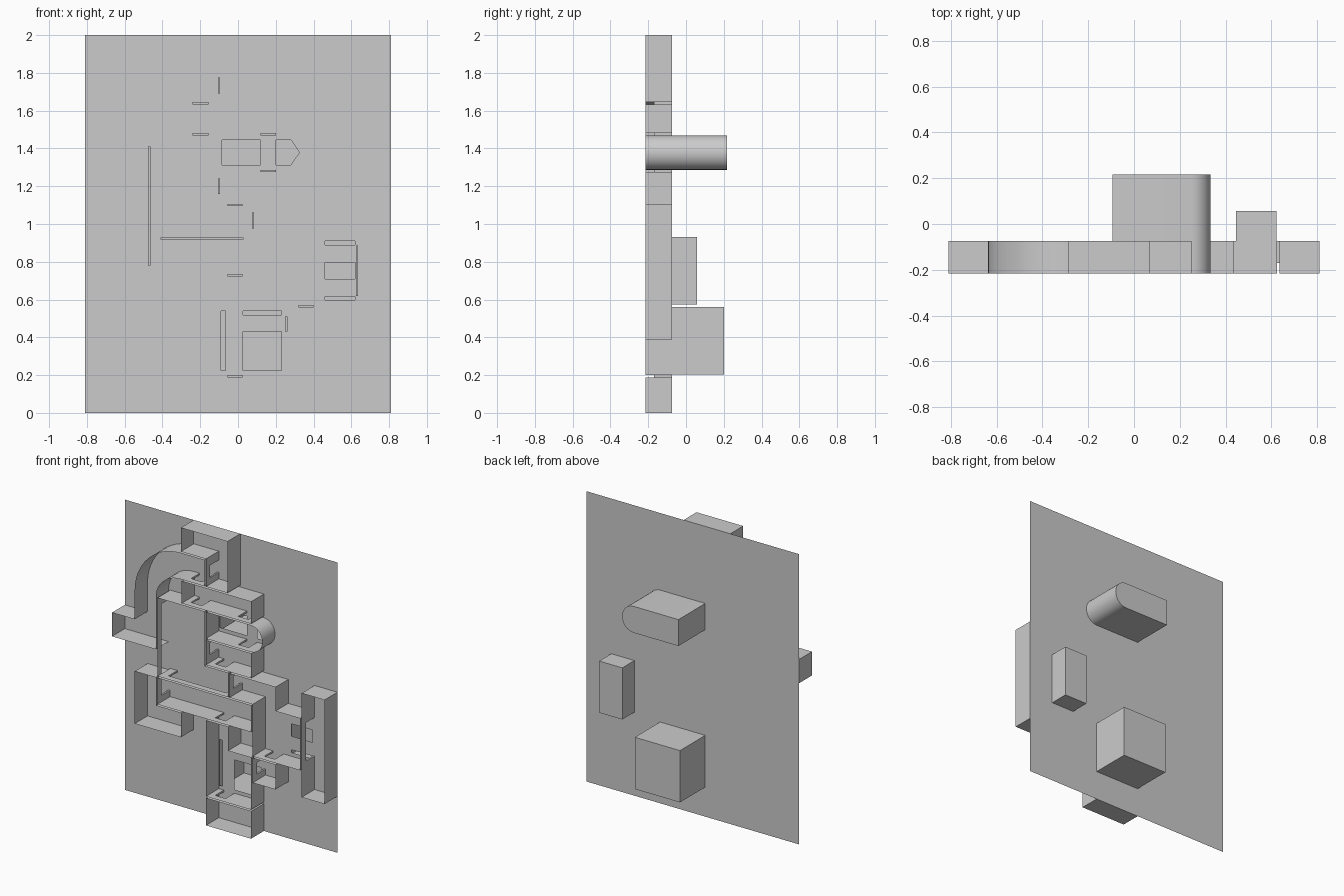
import bpy, bmesh, math
from mathutils import Vector

if "Cube" in bpy.data.objects:
    bpy.data.objects.remove(bpy.data.objects["Cube"])

FLOOR, TOP, LINTEL, GAP = -0.075, -0.215, -0.17, 0.006


def rect(x0, z0, x1, z1):
    return [(x0, z0), (x1, z0), (x1, z1), (x0, z1)]


def arc(cx, cz, rx, rz, a0, a1, n):
    angles = [math.radians(a0 + (a1 - a0) * i / n) for i in range(n + 1)]
    return [(cx + rx * math.cos(a), cz + rz * math.sin(a)) for a in angles]


def inset(pts, d):
    # move a counter-clockwise outline inward by d
    out = []
    for i, p in enumerate(pts):
        p, a, b = Vector(p), Vector(pts[i - 1]), Vector(pts[(i + 1) % len(pts)])
        e, f = (p - a).normalized(), (b - p).normalized()
        n, m = Vector((-e.y, e.x)), Vector((-f.y, f.x))
        q = p + (n + m) * d / (1 + n.dot(m))
        out.append((q.x, q.y))
    return out


def finish(bm, name, smooth=False):
    bmesh.ops.remove_doubles(bm, verts=bm.verts, dist=1e-5)
    mesh = bpy.data.meshes.new(name)
    bm.to_mesh(mesh)
    bm.free()
    ob = bpy.data.objects.new(name, mesh)
    bpy.context.collection.objects.link(ob)
    if smooth:
        bpy.context.view_layer.objects.active = ob
        ob.select_set(True)
        bpy.ops.object.shade_smooth_by_angle()
        ob.select_set(False)


def face(bm, pts):
    bm.faces.new([bm.verts.new(p) for p in pts])


def sheet(bm, p, q, y0, y1):
    # upright quad along p-q between two depths
    if (Vector(p) - Vector(q)).length > 1e-4:
        face(bm, [(p[0], y0, p[1]), (q[0], y0, q[1]),
                  (q[0], y1, q[1]), (p[0], y1, p[1])])


# doorways: axis held constant, its value, then the span along the other axis
doors = [
    ("x", -.10, 1.69, 1.775), ("x", -.10, 1.16, 1.24), ("x", .08, .975, 1.06),
    ("x", .256, .43, .51), ("x", .63, .62, .885), ("x", -.47, .78, 1.41),
    ("z", 1.639, -.24, -.155), ("z", 1.475, -.24, -.155), ("z", 1.475, .12, .20),
    ("z", 1.281, .12, .20), ("z", 1.10, -.055, .025), ("z", .923, -.41, .03),
    ("z", .729, -.055, .025), ("z", .565, .32, .40), ("z", .194, -.055, .025),
]

alcove = ([(-.1, 1.281)] + arc(.25, 1.378, .091, .097, -90, 90, 16) + [(-.1, 1.475)])
rooms = {
    "top_room": [(-.1, 1.639), (.076, 1.639), (.076, 2.006), (-.291, 2.006),
                 (-.291, 1.83), (-.1, 1.83)],
    "curved_corridor": [(-.816, 1.105), (-.47, 1.105)]
        + arc(-.285, 1.475, .185, .164, 180, 90, 12) + [(-.1, 1.639), (-.1, 1.83)]
        + arc(-.285, 1.475, .358, .355, 90, 180, 16) + [(-.643, 1.281), (-.816, 1.281)],
    "upper_hall": rect(-.285, 1.475, .256, 1.639),
    "rounded_pit_room": alcove,
    "middle_room": rect(-.1, 1.1, .256, 1.281),
    "large_room": [(-.47, .923), (.08, .923), (.08, 1.1), (-.1, 1.1),
                   (-.1, 1.475), (-.47, 1.475)],
    "long_hall": rect(-.47, .729, .256, .923),
    "lower_left_room": [(-.643, .55), (-.279, .55), (-.279, .729), (-.47, .729),
                        (-.47, .923), (-.643, .923)],
    "bridge_room": [(.08, .923), (.256, .923), (.256, .565), (.63, .565),
                    (.63, .935), (.442, .935), (.442, 1.1), (.08, 1.1)],
    "right_room": rect(.63, .383, .816, 1.112),
    "small_room": rect(.256, .383, .442, .565),
    "square_pit_room": [(-.1, .194), (.256, .194), (.256, .565), (.08, .565),
                        (.08, .729), (-.1, .729)],
    "bottom_room": rect(-.1, -.006, .256, .194),
}


def wall(bm, p, q):
    # wall sheet with every doorway lying on it left open below the lintel
    for axis, line, lo, hi in doors:
        k = 0 if axis == "x" else 1
        if abs(p[k] - line) < .012 and abs(q[k] - line) < .012:
            j = 1 - k
            a, b = max(lo, min(p[j], q[j])), min(hi, max(p[j], q[j]))
            if b - a > .01:
                if p[j] > q[j]:
                    a, b = b, a
                at = lambda v: (p[0], v) if k == 0 else (v, p[1])
                wall(bm, p, at(a))
                sheet(bm, at(a), at(b), LINTEL, TOP)
                wall(bm, at(b), q)
                return
    sheet(bm, p, q, FLOOR, TOP)


# room walls
for name, outline in rooms.items():
    pts = inset(outline, GAP)
    bm = bmesh.new()
    for i in range(len(pts)):
        wall(bm, pts[i - 1], pts[i])
    finish(bm, name + "_walls", True)

# door linings: two jambs and a soffit
bm = bmesh.new()
for axis, line, lo, hi in doors:
    at = (lambda s, v: (line + s, v)) if axis == "x" else (lambda s, v: (v, line + s))
    for v in (lo, hi):
        sheet(bm, at(-GAP, v), at(GAP, v), FLOOR, LINTEL)
    corners = [at(-GAP, lo), at(GAP, lo), at(GAP, hi), at(-GAP, hi)]
    face(bm, [(x, LINTEL, z) for x, z in corners])
finish(bm, "door_linings")

# floor plate with pit openings, leaving walkways between them
holes = [
    rect(-.09, .225, -.065, .54), rect(.027, .225, .23, .43), rect(.027, .517, .23, .54),
    rect(.46, .597, .62, .616), rect(.46, .71, .62, .795), rect(.46, .89, .62, .911),
    rect(-.086, 1.313, .12, 1.445),
    [(.20, 1.313), (.28, 1.313), (.325, 1.379), (.28, 1.445), (.20, 1.445)],
]
bm = bmesh.new()
for loop in [rect(-.81, 0, .81, 2)] + holes:
    vs = [bm.verts.new((x, FLOOR, z)) for x, z in loop]
    for i in range(len(vs)):
        bm.edges.new((vs[i - 1], vs[i]))
bmesh.ops.triangle_fill(bm, edges=bm.edges[:], use_beauty=True, normal=(0, -1, 0))
finish(bm, "floor_plate")

# sunken pits behind the floor
pits = {
    "square_pit": (rect(-.094, .203, .25, .56), .20),
    "narrow_pit": (rect(.446, .575, .622, .931), .057),
    "rounded_pit": (inset(alcove, GAP), .217),
}
for name, (pts, depth) in pits.items():
    bm = bmesh.new()
    for i in range(len(pts)):
        sheet(bm, pts[i - 1], pts[i], FLOOR, depth)
    face(bm, [(x, depth, z) for x, z in pts])
    finish(bm, name, True)
